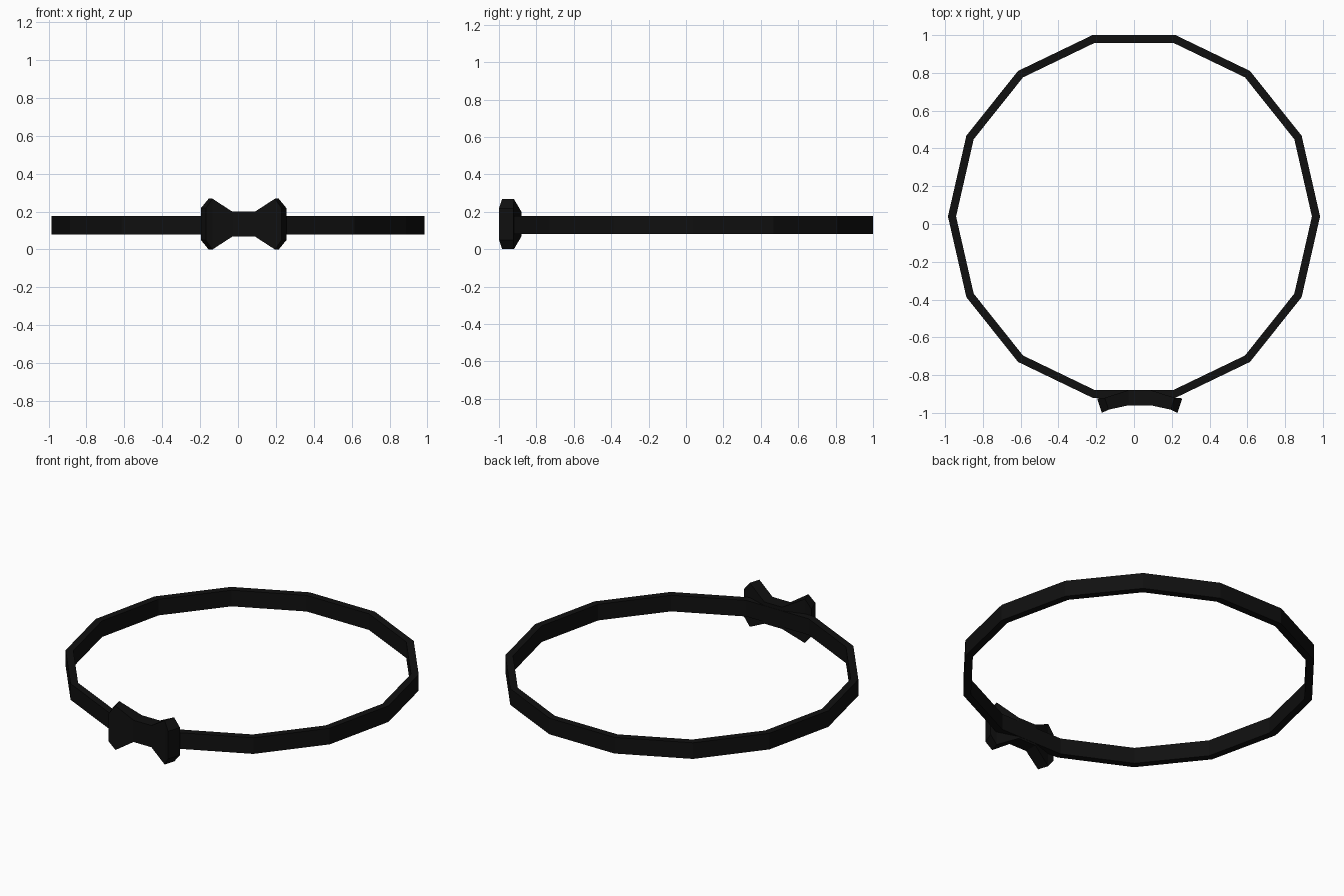
import bpy
from math import cos, sin, pi

if "Cube" in bpy.data.objects:
    bpy.data.objects.remove(bpy.data.objects["Cube"])

black = bpy.data.materials.new("black")
black.diffuse_color = (0.005, 0.005, 0.005, 1)
black.use_nodes = True
black.node_tree.nodes["Principled BSDF"].inputs["Base Color"].default_value = black.diffuse_color


def make(name, verts, faces):
    mesh = bpy.data.meshes.new(name)
    mesh.from_pydata(verts, [], faces)
    mesh.materials.append(black)
    obj = bpy.data.objects.new(name, mesh)
    bpy.context.collection.objects.link(obj)
    return obj


def loft(name, rings, closed):
    """Skin a list of four-point cross-sections, either looped or capped."""
    n = len(rings)
    verts = [p for ring in rings for p in ring]
    faces = []
    for i in range(n if closed else n - 1):
        a, b = 4 * i, 4 * ((i + 1) % n)
        for k in range(4):
            m = (k + 1) % 4
            faces.append((a + k, a + m, b + m, b + k))
    if not closed:
        faces += [(3, 2, 1, 0), tuple(range(4 * n - 4, 4 * n))]
    return make(name, verts, faces)


# Band: flat 14-sided hoop with a rectangular section
SIDES, CENTRE_Y = 14, 0.04
section = [(0.985, 0.08), (0.985, 0.178), (0.942, 0.178), (0.942, 0.08)]
rings = []
for i in range(SIDES):
    a = 2 * pi * i / SIDES
    rings.append([(r * cos(a), CENTRE_Y + r * sin(a), z) for r, z in section])
loft("band", rings, True)

# Bow: pinched knot flaring into two angled wings, offset slightly to the right
BOW_X, BOW_Z = 0.03, 0.134
# front x, front y, back x, back y, half height
half = [(0.06, -0.96, 0.06, -0.88, 0.066),
        (0.165, -0.983, 0.185, -0.92, 0.134),
        (0.2, -1.0, 0.226, -0.923, 0.084)]
stations = [(-xf, yf, -xb, yb, h) for xf, yf, xb, yb, h in reversed(half)] + half
rings = [[(BOW_X + xf, yf, BOW_Z - h), (BOW_X + xb, yb, BOW_Z - h),
          (BOW_X + xb, yb, BOW_Z + h), (BOW_X + xf, yf, BOW_Z + h)]
         for xf, yf, xb, yb, h in stations]
bow = loft("bow", rings, False)
bow.data.flip_normals()

# Outward normals on both parts
import bmesh
for obj in bpy.context.collection.objects:
    bm = bmesh.new()
    bm.from_mesh(obj.data)
    bmesh.ops.recalc_face_normals(bm, faces=bm.faces)
    bm.to_mesh(obj.data)
    bm.free()
